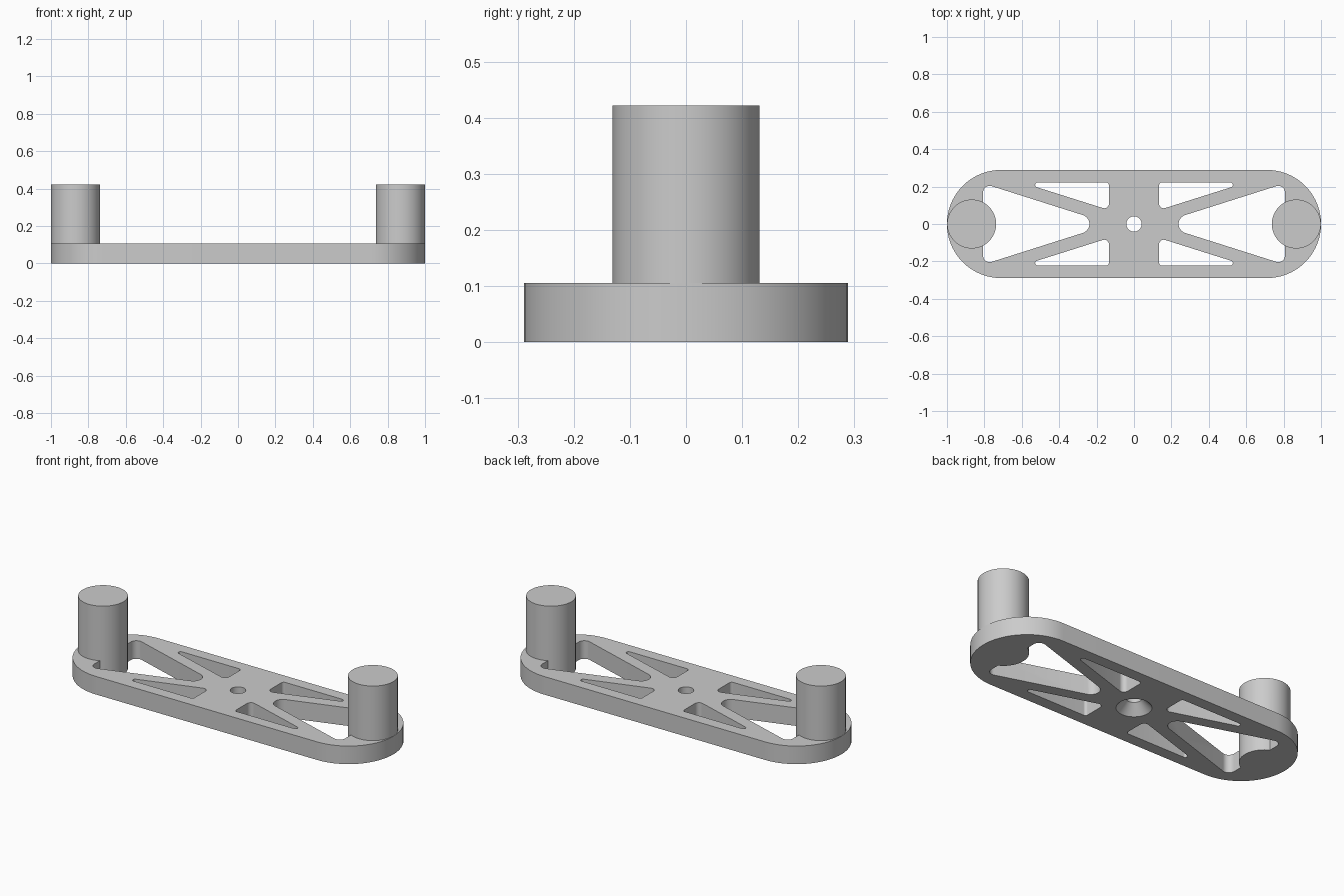
import bpy, bmesh, math
from mathutils import Vector

if "Cube" in bpy.data.objects:
    bpy.data.objects.remove(bpy.data.objects["Cube"], do_unlink=True)

THICK, HALF_W, POST_R, POST_TOP = 0.105, 0.289, 0.131, 0.422

grey = bpy.data.materials.new("plain grey")
grey.use_nodes = True
colour = (0.6, 0.6, 0.6, 1)
grey.diffuse_color = colour
grey.node_tree.nodes["Principled BSDF"].inputs["Base Color"].default_value = colour


def rounded(corners, steps=10):
    """Round each (x, y, radius) corner of a convex outline."""
    pts, n = [], len(corners)
    for i, (x, y, r) in enumerate(corners):
        p = Vector((x, y))
        a = (Vector(corners[i - 1][:2]) - p).normalized()
        b = (Vector(corners[(i + 1) % n][:2]) - p).normalized()
        half = a.angle(b) / 2
        centre = p + (a + b).normalized() * r / math.sin(half)
        start = p + a * r / math.tan(half) - centre
        end = p + b * r / math.tan(half) - centre
        first = math.atan2(start.y, start.x)
        sweep = math.remainder(math.atan2(end.y, end.x) - first, 2 * math.pi)
        for k in range(steps + 1):
            t = first + sweep * k / steps
            pts.append(centre + r * Vector((math.cos(t), math.sin(t))))
    return pts


def circle(r, x=0, sides=64):
    return [Vector((x + r * math.cos(t), r * math.sin(t)))
            for t in (2 * math.pi * k / sides for k in range(sides))]


def loft(bm, rings):
    """Closed solid through a stack of (outline, z) rings."""
    loops = [[bm.verts.new((p.x, p.y, z)) for p in pts] for pts, z in rings]
    n = len(loops[0])
    bm.faces.new(loops[0])
    bm.faces.new(loops[-1])
    for low, high in zip(loops, loops[1:]):
        for i in range(n):
            j = (i + 1) % n
            bm.faces.new((low[i], low[j], high[j], high[i]))


def make(name, solids):
    bm = bmesh.new()
    for rings in solids:
        loft(bm, rings)
    bmesh.ops.recalc_face_normals(bm, faces=bm.faces)
    mesh = bpy.data.meshes.new(name)
    bm.to_mesh(mesh)
    bm.free()
    mesh.materials.append(grey)
    ob = bpy.data.objects.new(name, mesh)
    bpy.context.collection.objects.link(ob)
    return ob


def combine(target, tool, operation):
    mod = target.modifiers.new(operation.lower(), "BOOLEAN")
    mod.operation, mod.object, mod.solver = operation, tool, "EXACT"
    bpy.context.view_layer.objects.active = target
    bpy.ops.object.modifier_apply(modifier=mod.name)
    bpy.data.objects.remove(tool, do_unlink=True)


# Plate with round ends
end_x = 1 - HALF_W
outline = []
for side in (1, -1):
    for k in range(49):
        t = math.pi * (k / 48 - 0.5)
        outline.append(Vector((side * (end_x + HALF_W * math.cos(t)),
                               side * HALF_W * math.sin(t))))
bracket = make("bracket_plate", [[(outline, 0), (outline, THICK)]])

# Openings: two end windows, four side windows, countersunk centre hole
end_window = [(0.807, 0.217, 0.035), (0.123, 0, 0.05), (0.807, -0.217, 0.035)]
side_window = [(0.134, 0.222, 0.015), (0.6, 0.222, 0.013), (0.134, 0.075, 0.025)]
cuts = []
for sx in (1, -1):
    shapes = [[(sx * x, y, r) for x, y, r in end_window]]
    shapes += [[(sx * x, sy * y, r) for x, y, r in side_window] for sy in (1, -1)]
    for shape in shapes:
        pts = rounded(shape)
        cuts.append([(pts, -0.05), (pts, THICK + 0.05)])
cuts.append([(circle(0.101), -0.01), (circle(0.041), 0.055),
             (circle(0.041), THICK + 0.05)])
combine(bracket, make("opening_cutter", cuts), "DIFFERENCE")

# Posts running through the plate at both ends
for side in (1, -1):
    pts = circle(POST_R, side * (0.999 - POST_R))
    combine(bracket, make("post", [[(pts, 0), (pts, POST_TOP)]]), "UNION")

bpy.ops.object.select_all(action="DESELECT")
bracket.select_set(True)
bpy.context.view_layer.objects.active = bracket
bpy.ops.object.shade_smooth_by_angle(angle=math.radians(30))
